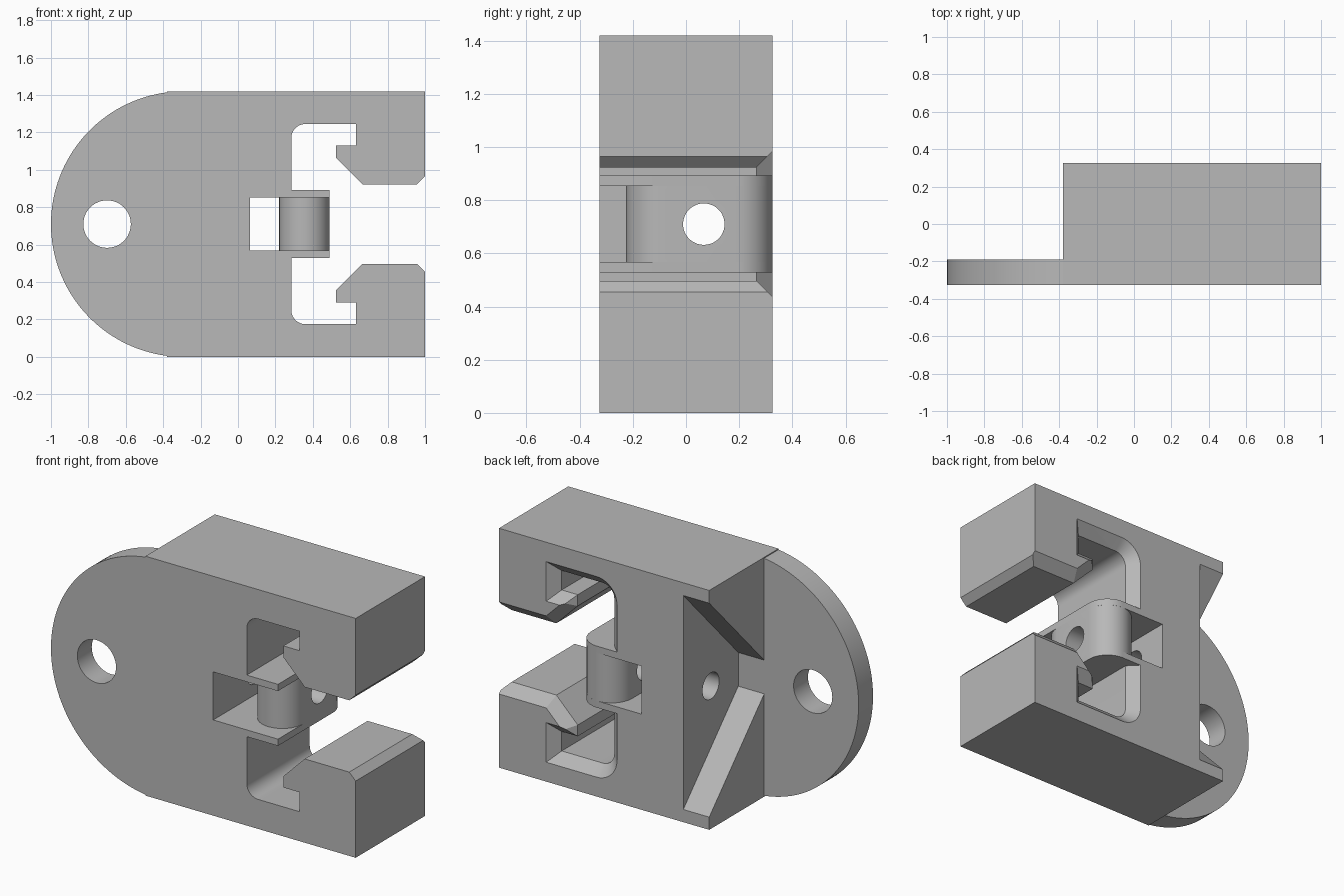
import bpy, bmesh, math
from mathutils import Vector

if "Cube" in bpy.data.objects:
    bpy.data.objects.remove(bpy.data.objects["Cube"], do_unlink=True)

MID = 0.71                 # mirror height of the clamp
FRONT, BACK = -0.325, 0.325
CHAMFER = 0.06
OVER = 0.01                # overshoot of cutters past the back face

grey = bpy.data.materials.new("light_grey")
grey.use_nodes = True
colour = (0.48, 0.48, 0.48, 1)
grey.diffuse_color = colour
grey.node_tree.nodes["Principled BSDF"].inputs["Base Color"].default_value = colour


def loft(name, rings):
    """Closed solid through rings of equal point count."""
    bm = bmesh.new()
    loops = [[bm.verts.new(p) for p in ring] for ring in rings]
    n = len(loops[0])
    for a, b in zip(loops, loops[1:]):
        for i in range(n):
            j = (i + 1) % n
            bm.faces.new((a[i], a[j], b[j], b[i]))
    bm.faces.new(loops[0])
    bm.faces.new(loops[-1])
    bmesh.ops.recalc_face_normals(bm, faces=bm.faces)
    mesh = bpy.data.meshes.new(name)
    bm.to_mesh(mesh)
    bm.free()
    obj = bpy.data.objects.new(name, mesh)
    bpy.context.collection.objects.link(obj)
    mesh.materials.append(grey)
    return obj


def prism(name, axis, points, lo, hi):
    """Extrude a 2D outline along axis 0, 1 or 2."""
    def place(p, t):
        c = list(p)
        c.insert(axis, t)
        return Vector(c)
    return loft(name, [[place(p, t) for p in points] for t in (lo, hi)])


def rect(a0, a1, b0, b1):
    return [(a0, b0), (a1, b0), (a1, b1), (a0, b1)]


def arc(cx, cy, r, start, end, steps=16):
    angles = [math.radians(start + (end - start) * i / steps) for i in range(steps + 1)]
    return [(cx + r * math.cos(a), cy + r * math.sin(a)) for a in angles]


def circle(cx, cy, r):
    return arc(cx, cy, r, 0, 360, 48)[:-1]


def cut(obj, *cutters):
    bpy.context.view_layer.objects.active = obj
    for c in cutters:
        mod = obj.modifiers.new("cut", 'BOOLEAN')
        mod.operation = 'DIFFERENCE'
        mod.solver = 'EXACT'
        mod.object = c
        bpy.ops.object.modifier_apply(modifier=mod.name)
        bpy.data.objects.remove(c, do_unlink=True)


def flared(outline, side=1):
    """Through cutter whose outline widens at the back edge."""
    def ring(y, d):
        return [Vector((x, y, MID + side * h)) for x, h in outline(d)]
    return loft("cutter", [ring(FRONT - 0.1, 0), ring(BACK - CHAMFER, 0),
                           ring(BACK + OVER, CHAMFER + OVER)])


# Outlines as (x, height from the middle), grown by d
def mouth(d):
    k = math.tan(math.radians(22.5)) * d
    half = [(1.2, -0.213 - d), (0.665 + k, -0.213 - d), (0.525 + d, -0.353 - k),
            (0.525 + d, -0.46), (0.45, -0.46)]
    return half + [(x, -h) for x, h in reversed(half)]


def channel(d):
    return [(0.285 - d, 0.1825), (0.525 + d, 0.1825), (0.525 + d, 0.535 + d)] + \
        arc(0.36, 0.46, 0.075 + d, 90, 180, 10)


def pocket(d):
    return [(0.4, 0.42 - d), (0.63 + d, 0.42 - d), (0.63 + d, 0.535 + d), (0.4, 0.535 + d)]


# Clamp body
body = prism("clamp_body", 1, rect(-0.38, 1, 0, 2 * MID), FRONT, BACK)
recess = [(-0.19, MID - 0.1), (BACK + OVER, MID - 0.645),
          (BACK + OVER, MID + 0.645), (-0.19, MID + 0.1)]
cut(body,
    prism("cutter", 0, recess, -0.5, -0.21),
    prism("cutter", 1, rect(0.285, 0.515, MID - 0.3, MID + 0.3), -0.5, 0.5),
    flared(mouth))
for s in (1, -1):
    lead_in = [(0.9, MID + s * 0.155), (1.1, MID + s * 0.155), (1.1, MID + s * 0.355)]
    cut(body, flared(channel, s), flared(pocket, s),
        prism("cutter", 1, lead_in, -0.5, 0.5))
cut(body,
    prism("cutter", 1, rect(0.065, 0.35, MID - 0.1425, MID + 0.1425), -0.5, 0.5),
    prism("cutter", 0, circle(0.067, MID, 0.078), -0.3, 0.2))

# Mounting flange with rounded end
edge = math.degrees(math.acos(-0.09 / MID))
flange = prism("mounting_flange", 1, arc(-0.29, MID, MID, edge, 360 - edge, 64), FRONT, -0.19)
cut(flange, prism("cutter", 1, circle(-0.7, MID, 0.127), -0.5, 0))

# Tongue: two thin plates holding a round-ended post
plate = [(0.285, FRONT), (0.49, FRONT)] + arc(0.355, 0.19, 0.135, 0, 90) + [(0.285, BACK)]
parts = [body, flange]
for label, s in (("upper", 1), ("lower", -1)):
    lo, hi = sorted((MID + s * 0.1425, MID + s * 0.1825))
    parts.append(prism(label + "_tongue_plate", 2, plate, lo, hi))
stadium = arc(0.355, 0.19, 0.135, 0, 180) + arc(0.355, -0.09, 0.135, 180, 360)
post = prism("tongue_post", 2, stadium, MID - 0.1425, MID + 0.1425)
cut(post, prism("cutter", 0, circle(0.067, MID, 0.078), 0.1, 0.6))
parts.append(post)

# Smooth the round faces, keep edges sharp
bpy.ops.object.select_all(action='DESELECT')
for obj in parts:
    obj.select_set(True)
bpy.context.view_layer.objects.active = body
bpy.ops.object.shade_smooth_by_angle(angle=math.radians(25))
